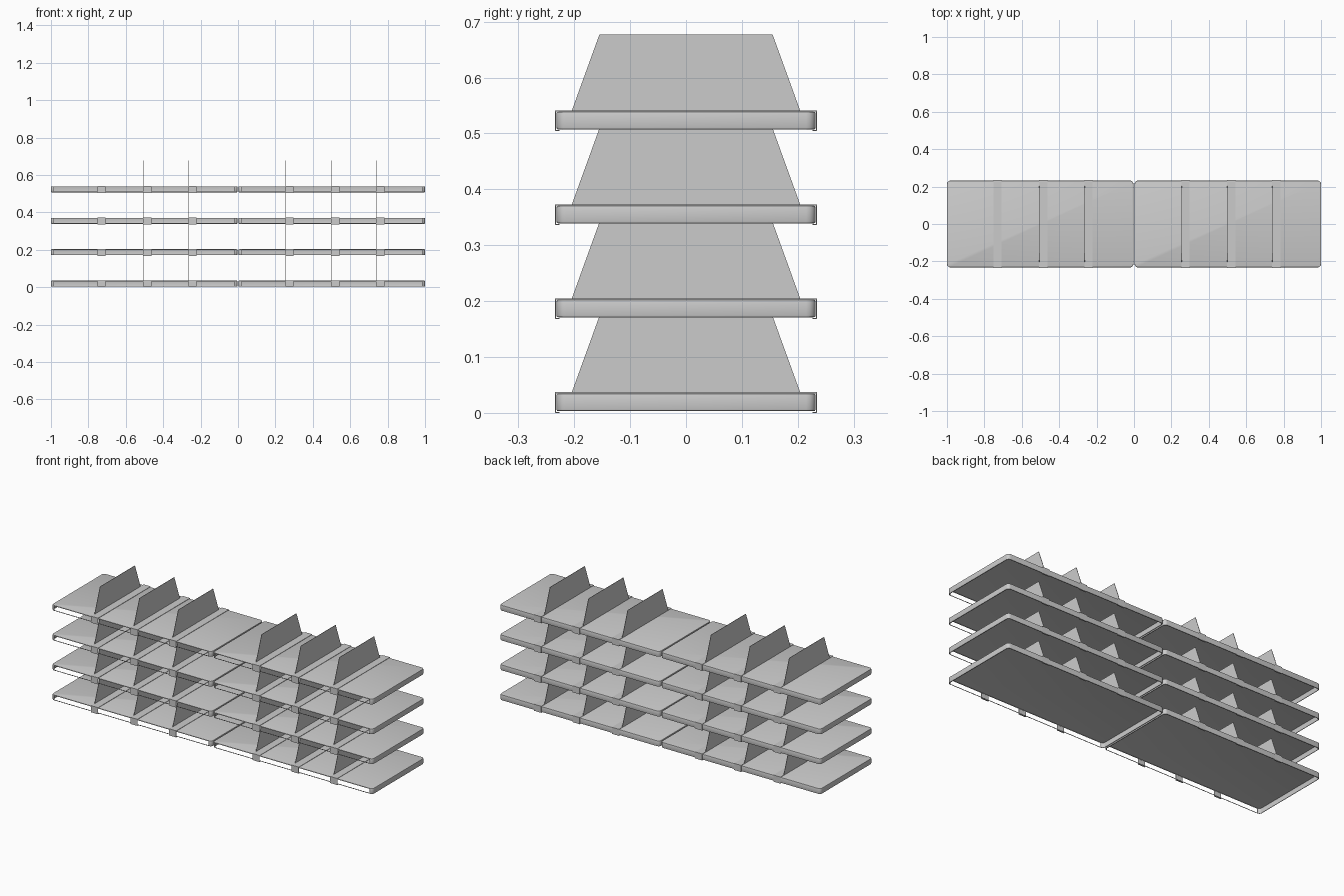
import bpy, bmesh, math

if "Cube" in bpy.data.objects:
    bpy.data.objects.remove(bpy.data.objects["Cube"])

LEVELS = [0.003 + 0.168 * i for i in range(4)]
T = 0.032                      # shelf depth
HALF_Y = 0.232
DIVIDERS = [-0.752, -0.507, -0.265, 0.254, 0.498, 0.738]


def finish(name, bm, smooth=False):
    me = bpy.data.meshes.new(name)
    bm.to_mesh(me)
    bm.free()
    ob = bpy.data.objects.new(name, me)
    bpy.context.collection.objects.link(ob)
    if smooth:
        bpy.ops.object.select_all(action='DESELECT')
        ob.select_set(True)
        bpy.context.view_layer.objects.active = ob
        bpy.ops.object.shade_smooth_by_angle(angle=math.radians(35))
    return ob


def rounded_rect(x0, x1, y0, y1, r, n=4):
    pts = []
    corners = [(x1 - r, y0 + r, -90), (x1 - r, y1 - r, 0),
               (x0 + r, y1 - r, 90), (x0 + r, y0 + r, 180)]
    for cx, cy, start in corners:
        for k in range(n + 1):
            a = math.radians(start + 90 * k / n)
            pts.append((cx + r * math.cos(a), cy + r * math.sin(a)))
    return pts


def shelf(name, x0, x1, z):
    # folded sheet: top panel, skirt with rolled edges, open slot along the front
    bm = bmesh.new()
    profile = [(0.004, T), (0.001, T - 0.001), (0, T - 0.004),
               (0, 0.004), (0.001, 0.001), (0.004, 0)]
    rings = []
    for inset, h in profile:
        pts = rounded_rect(x0 + inset, x1 - inset, -HALF_Y + inset,
                           HALF_Y - inset, 0.017 - inset)
        rings.append([bm.verts.new((x, y, z + h)) for x, y in pts])
    bm.faces.new(rings[0])
    n = len(rings[0])
    for k in range(len(rings) - 1):
        up, lo = rings[k], rings[k + 1]
        for i in range(n):
            if k == 2 and i == n - 1:
                continue
            j = (i + 1) % n
            bm.faces.new((up[i], lo[i], lo[j], up[j]))
    ob = finish(name, bm, True)
    mod = ob.modifiers.new("sheet", 'SOLIDIFY')
    mod.thickness = 0.002
    mod.offset = -1


def add_box(bm, x0, x1, y0, y1, z0, z1):
    vs = bmesh.ops.create_cube(bm, size=1)['verts']
    for v in vs:
        v.co = (x0 if v.co.x < 0 else x1, y0 if v.co.y < 0 else y1,
                z0 if v.co.z < 0 else z1)


def divider(name, x, z):
    top = z + T
    bm = bmesh.new()
    # tapered upright plate
    sec = [(-0.205, top), (0.205, top), (0.155, top + 0.138), (-0.155, top + 0.138)]
    vs = [bm.verts.new((x, y, h)) for y, h in sec]
    f = bm.faces.new(vs)
    ext = bmesh.ops.extrude_face_region(bm, geom=[f])['geom']
    for v in ext:
        if isinstance(v, bmesh.types.BMVert):
            v.co.x += 0.002
    bmesh.ops.recalc_face_normals(bm, faces=bm.faces)
    # foot strip clipped over the shelf edges
    add_box(bm, x, x + 0.044, -0.234, 0.234, top, top + 0.002)
    for s in (-1, 1):
        ya, yb = sorted((s * 0.2325, s * 0.234))
        add_box(bm, x, x + 0.044, ya, yb, z - 0.003, top)
        ya, yb = sorted((s * 0.226, s * 0.234))
        add_box(bm, x, x + 0.044, ya, yb, z - 0.003, z - 0.001)
    finish(name, bm)


for i, z in enumerate(LEVELS):
    shelf(f"left_shelf_{i}", -1.0, -0.003, z)
    shelf(f"right_shelf_{i}", 0.003, 1.0, z)
    for k, x in enumerate(DIVIDERS):
        divider(f"divider_{i}_{k}", x, z)
